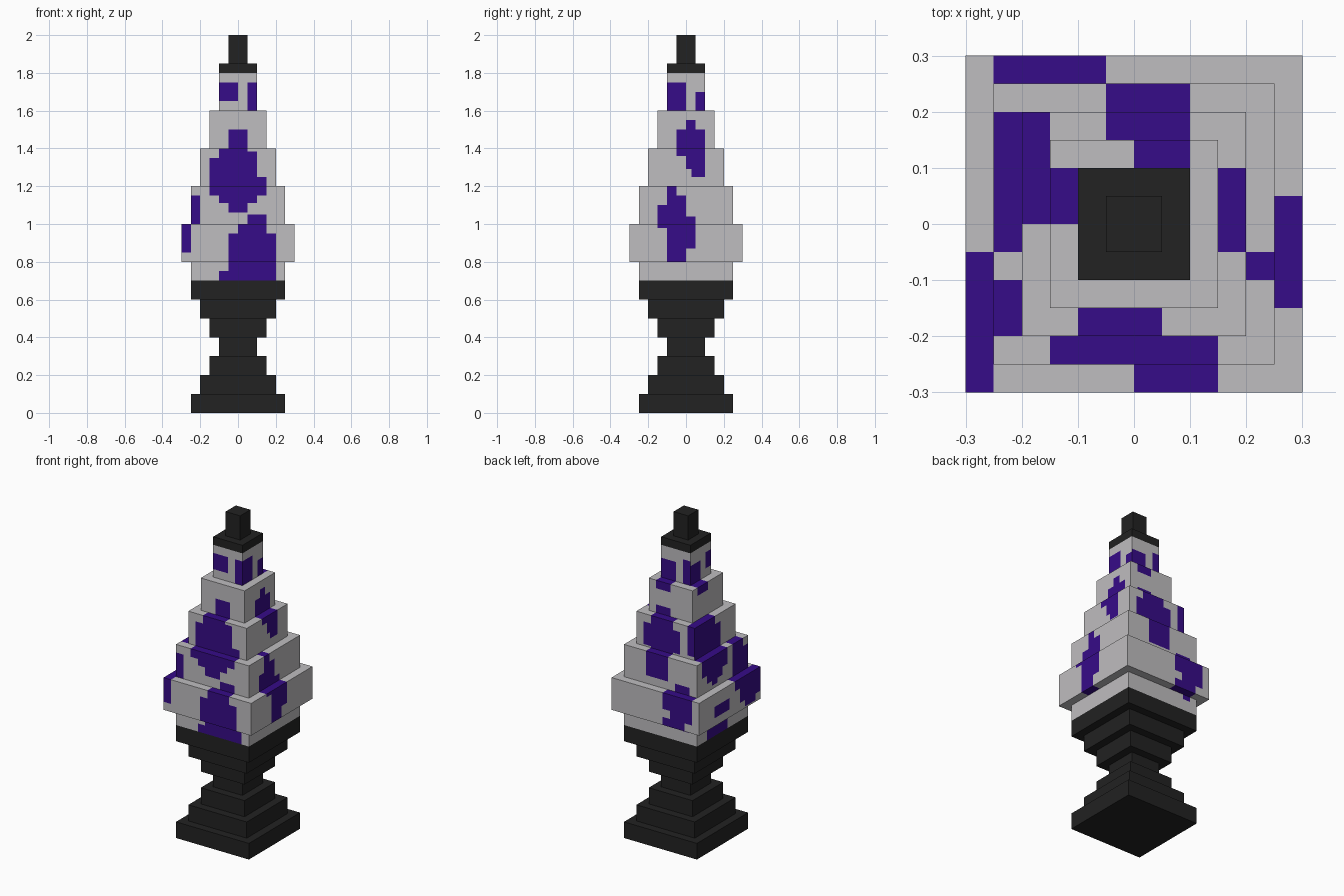
import bpy, bmesh
from mathutils import Vector

if "Cube" in bpy.data.objects:
    bpy.data.objects.remove(bpy.data.objects["Cube"], do_unlink=True)


def material(name, rgb):
    m = bpy.data.materials.new(name)
    m.use_nodes = True
    m.diffuse_color = (*rgb, 1)
    bsdf = m.node_tree.nodes["Principled BSDF"]
    bsdf.inputs["Base Color"].default_value = (*rgb, 1)
    bsdf.inputs["Roughness"].default_value = 0.8
    return m


black = material("black", (0.016, 0.016, 0.016))
grey = material("light grey", (0.52, 0.51, 0.525))
purple = material("purple", (0.037, 0.0035, 0.246))

# Purple patches of each side as steps: bottom, top, start, end (along x or y)
front_spots = [
    (1.65, 1.75, -.10, .00), (1.60, 1.75, .05, .10),
    (1.40, 1.50, -.05, .05), (1.385, 1.40, -.10, .05), (1.35, 1.385, -.10, .10),
    (1.25, 1.35, -.15, .10), (1.15, 1.25, -.15, .15), (1.11, 1.15, -.10, .10),
    (1.06, 1.11, -.05, .05), (1.00, 1.05, .05, .15), (0.95, 1.00, .00, .15),
    (0.75, 0.95, -.05, .20), (0.70, 0.75, -.10, .20),
    (1.00, 1.15, -.25, -.20), (0.85, 1.00, -.30, -.25)]
right_spots = [
    (1.60, 1.75, -.10, .00), (1.60, 1.70, .05, .10),
    (1.50, 1.55, .00, .05), (1.36, 1.50, -.05, .10), (1.29, 1.36, .00, .10),
    (1.25, 1.29, .03, .10),
    (1.15, 1.20, -.10, -.05), (1.10, 1.15, -.10, .00), (1.04, 1.10, -.15, .00),
    (0.98, 1.04, -.15, .05), (0.87, 0.98, -.10, .05), (0.80, 0.87, -.10, .00)]
back_spots = [
    (1.55, 1.72, .00, .10), (1.60, 1.75, -.10, -.05),
    (1.40, 1.45, .00, .10), (1.35, 1.40, -.05, .10), (1.21, 1.35, -.10, .15),
    (1.05, 1.21, -.05, .10), (1.22, 1.40, -.20, -.15),
    (1.00, 1.05, -.20, -.10), (0.90, 1.00, -.25, -.05), (0.85, 0.90, -.25, -.10),
    (0.80, 0.85, -.20, -.05), (0.77, 0.80, -.20, -.15)]
left_spots = [
    (1.65, 1.75, -.10, -.05), (1.55, 1.72, .00, .10),
    (1.35, 1.40, .00, .20), (1.10, 1.35, -.05, .20), (1.05, 1.10, .00, .15),
    (1.02, 1.05, .05, .10),
    (1.15, 1.20, -.20, -.10), (1.00, 1.15, -.25, -.10), (0.94, 1.00, -.30, -.05),
    (0.85, 0.94, -.30, -.10), (0.81, 0.85, -.25, -.15),
    (0.85, 0.92, .00, .15), (0.70, 0.76, -.05, .15)]


def in_spot(rows, u, z):
    return any(a < z < b and c < u < d for a, b, c, d in rows)


def spotted(c, n, half, inner):
    """True where a face belongs to a patch; ledges follow the side they border."""
    if abs(n.z) > 0.5:
        z, reach = c.z - 0.005 * (1 if n.z > 0 else -1), inner
    else:
        z, reach = c.z, half - 1e-4
    if abs(n.z) < 0.5:
        on_x, on_y = abs(n.x) > 0.5, abs(n.y) > 0.5
    else:
        on_x, on_y = abs(c.x) > reach, abs(c.y) > reach
    return ((on_x and in_spot(right_spots if c.x > 0 else left_spots, c.y, z)) or
            (on_y and in_spot(back_spots if c.y > 0 else front_spots, c.x, z)))


def tier(name, z0, z1, half, below, above, base):
    bm = bmesh.new()
    bmesh.ops.create_cube(bm, size=1)
    for v in bm.verts:
        v.co = Vector((v.co.x * 2 * half, v.co.y * 2 * half, z0 if v.co.z < 0 else z1))
    # Cut lines at the neighbouring tiers and the patch outlines
    cuts = [set(), set(), set()]
    for h in (below, above):
        for axis in (0, 1):
            cuts[axis] |= {h, -h}
    if base is grey:
        for axis, rows in ((0, front_spots + back_spots), (1, left_spots + right_spots)):
            for a, b, c, d in rows:
                if a < z1 and b > z0:
                    cuts[axis] |= {c, d}
                    cuts[2] |= {a, b}
    for axis in range(3):
        lo, hi = (z0, z1) if axis == 2 else (-half, half)
        no = Vector((axis == 0, axis == 1, axis == 2))
        for t in sorted(cuts[axis]):
            if lo + 1e-4 < t < hi - 1e-4:
                bmesh.ops.bisect_plane(bm, geom=bm.verts[:] + bm.edges[:] + bm.faces[:],
                                       dist=1e-5, plane_co=no * t, plane_no=no)
    bm.normal_update()
    # Drop cap faces hidden by the neighbouring tiers, colour the rest
    hidden = []
    for f in bm.faces:
        c = f.calc_center_median()
        inner = above if f.normal.z > 0 else below
        if abs(f.normal.z) > 0.5 and max(abs(c.x), abs(c.y)) < inner:
            hidden.append(f)
        elif base is grey and spotted(c, f.normal, half, inner):
            f.material_index = 1
    bmesh.ops.delete(bm, geom=hidden, context='FACES')
    me = bpy.data.meshes.new(name)
    bm.to_mesh(me)
    bm.free()
    me.materials.append(base)
    if base is grey:
        me.materials.append(purple)
    bpy.context.collection.objects.link(bpy.data.objects.new(name, me))


# Stacked square tiers, bottom to top: name, top height, half width, colour
stack = [
    ("base_plate", 0.1, .25, black), ("base_step", 0.2, .20, black),
    ("lower_stem", 0.3, .15, black), ("stem_neck", 0.4, .10, black),
    ("upper_stem", 0.5, .15, black), ("cup_step", 0.6, .20, black),
    ("cup_rim", 0.7, .25, black),
    ("body_foot", 0.8, .25, grey), ("body_belly", 1.0, .30, grey),
    ("body_tier_1", 1.2, .25, grey), ("body_tier_2", 1.4, .20, grey),
    ("body_tier_3", 1.6, .15, grey), ("body_tip", 1.8, .10, grey),
    ("cap", 1.85, .10, black), ("finial", 2.0, .05, black)]
z = 0.0
for i, (name, top, half, mat) in enumerate(stack):
    below = stack[i - 1][2] if i else 0
    above = stack[i + 1][2] if i + 1 < len(stack) else 0
    tier(name, z, top, half, below, above, mat)
    z = top
